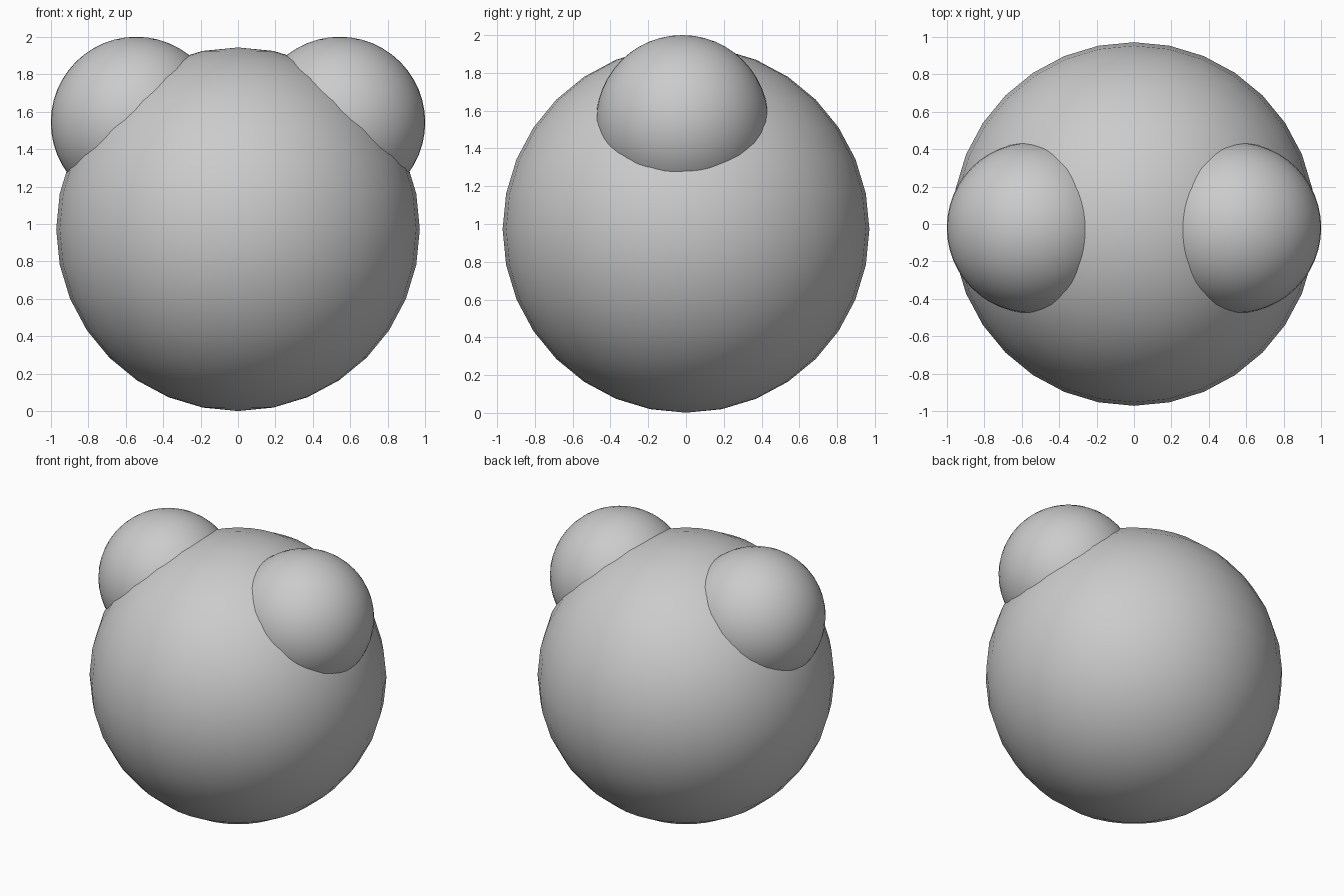
import bpy

if "Cube" in bpy.data.objects:
    bpy.data.objects.remove(bpy.data.objects["Cube"])

grey = bpy.data.materials.new("plain grey")
grey.diffuse_color = (0.6, 0.6, 0.6, 1)
grey.use_nodes = True
grey.node_tree.nodes["Principled BSDF"].inputs["Base Color"].default_value = grey.diffuse_color


def ball(name, centre, radius, segments, rings):
    bpy.ops.mesh.primitive_uv_sphere_add(
        segments=segments, ring_count=rings, radius=radius, location=centre)
    obj = bpy.context.object
    obj.name = name
    obj.data.materials.append(grey)
    bpy.ops.object.shade_smooth()
    return obj


# Large round head
ball("head", (0, 0, 0.972), 0.971, 32, 16)

# Pair of round ears sunk into the upper sides of the head
for side, label in ((-1, "left"), (1, "right")):
    ball(label + "_ear", (side * 0.543, -0.02, 1.543), 0.457, 48, 24)
